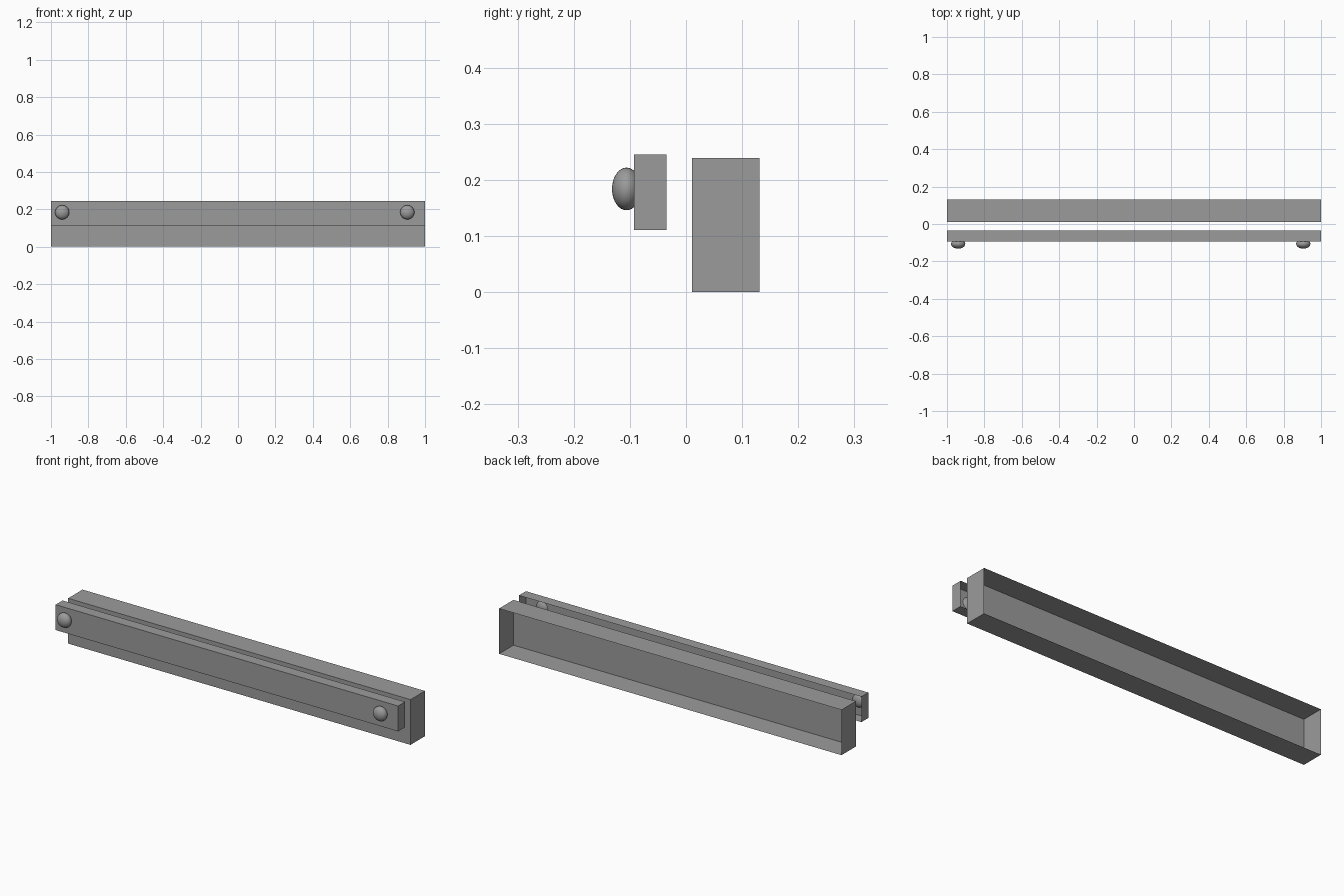
import bpy
import bmesh
from mathutils import Matrix, Vector

if "Cube" in bpy.data.objects:
    bpy.data.objects.remove(bpy.data.objects["Cube"], do_unlink=True)

grey = bpy.data.materials.new("plain_grey")
grey.use_nodes = True
colour = (0.33, 0.33, 0.33, 1)
grey.diffuse_color = colour
grey.node_tree.nodes["Principled BSDF"].inputs["Base Color"].default_value = colour


def add_part(name, bm):
    mesh = bpy.data.meshes.new(name)
    bm.to_mesh(mesh)
    bm.free()
    mesh.materials.append(grey)
    part = bpy.data.objects.new(name, mesh)
    bpy.context.collection.objects.link(part)
    return part


def open_backed_box(name, low, high):
    """Thin box shell without its rear (+y) face."""
    low, high = Vector(low), Vector(high)
    bm = bmesh.new()
    bmesh.ops.create_cube(bm, size=1)
    bmesh.ops.scale(bm, vec=high - low, verts=bm.verts)
    bmesh.ops.translate(bm, vec=(low + high) / 2, verts=bm.verts)
    bm.normal_update()
    rear = [f for f in bm.faces if f.normal.y > 0.9]
    bmesh.ops.delete(bm, geom=rear, context="FACES")
    return add_part(name, bm)


def knob(name, x):
    """Flattened round head that pokes through the front rail."""
    bm = bmesh.new()
    bmesh.ops.create_uvsphere(bm, u_segments=32, v_segments=16, radius=0.038)
    bmesh.ops.rotate(bm, matrix=Matrix.Rotation(1.5708, 3, "X"), verts=bm.verts)
    bmesh.ops.scale(bm, vec=(1, 0.68, 1), verts=bm.verts)
    bmesh.ops.translate(bm, vec=(x, -0.106, 0.184), verts=bm.verts)
    for face in bm.faces:
        face.smooth = True
    return add_part(name, bm)


# Main beam and the slimmer rail in front of it
open_backed_box("main_beam", (-1, 0.011, 0), (1, 0.131, 0.239))
open_backed_box("front_rail", (-1, -0.093, 0.111), (1, -0.035, 0.245))

# Round heads near the rail ends
for name, x in (("right_knob", -0.94), ("left_knob", 0.905)):
    knob(name, x)
